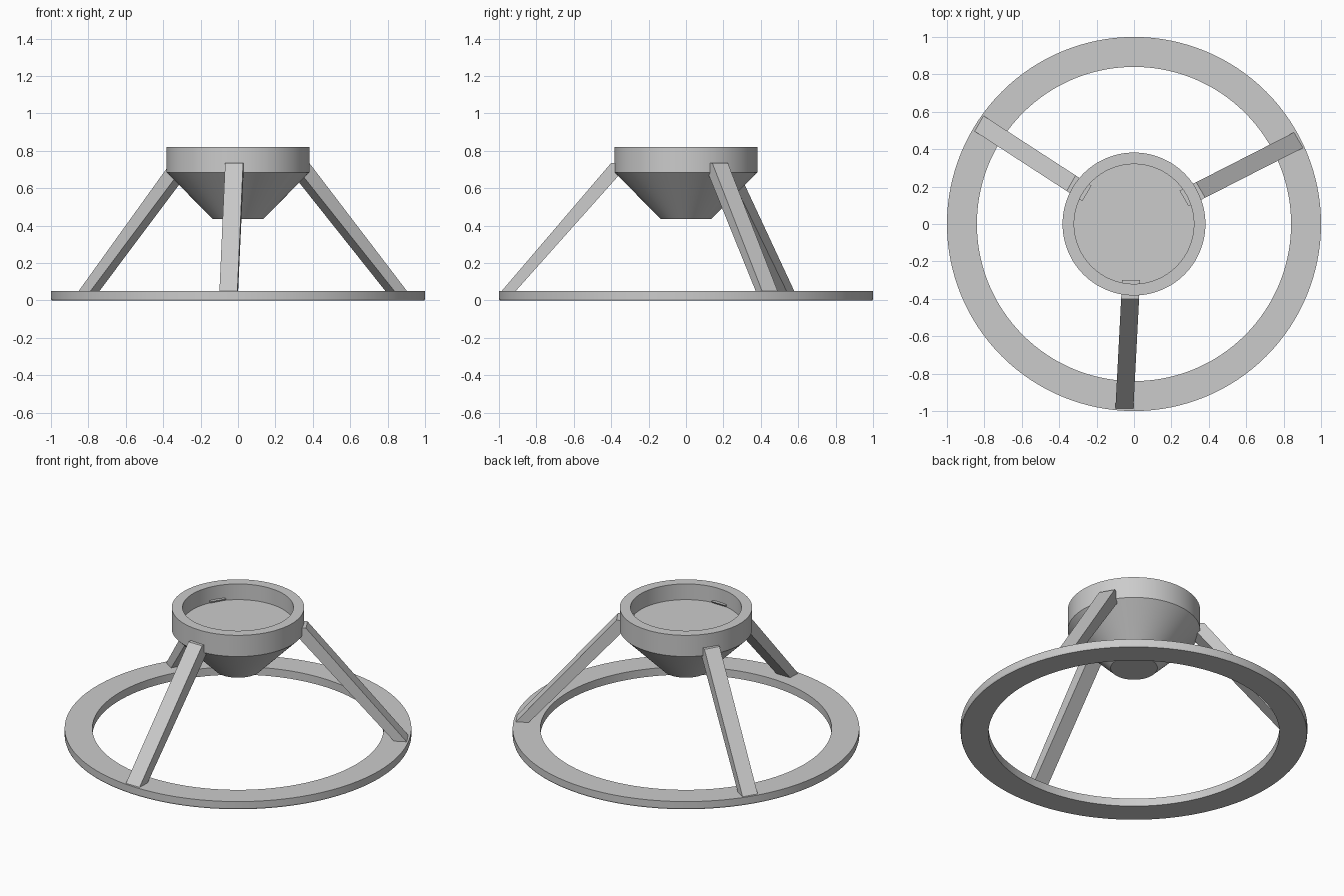
import bpy, bmesh, math
from mathutils import Matrix, Vector

cube = bpy.data.objects.get("Cube")
if cube:
    bpy.data.objects.remove(cube, do_unlink=True)

grey = bpy.data.materials.new("plain grey")
grey.use_nodes = True
color = (0.6, 0.6, 0.6, 1)
grey.diffuse_color = color
grey.node_tree.nodes["Principled BSDF"].inputs["Base Color"].default_value = color

SEGMENTS = 128


def finish(name, bm, smooth):
    bmesh.ops.recalc_face_normals(bm, faces=bm.faces)
    mesh = bpy.data.meshes.new(name)
    bm.to_mesh(mesh)
    bm.free()
    mesh.materials.append(grey)
    obj = bpy.data.objects.new(name, mesh)
    bpy.context.collection.objects.link(obj)
    if smooth:
        bpy.ops.object.select_all(action='DESELECT')
        obj.select_set(True)
        bpy.context.view_layer.objects.active = obj
        bpy.ops.object.shade_smooth_by_angle(angle=math.radians(20))
    return obj


def lathe(name, profile, closed):
    """Spin a (radius, height) profile around z; open ends are capped flat."""
    bm = bmesh.new()
    verts = [bm.verts.new((r, 0, z)) for r, z in profile]
    pairs = list(zip(verts, verts[1:]))
    if closed:
        pairs.append((verts[-1], verts[0]))
    edges = [bm.edges.new(p) for p in pairs]
    bmesh.ops.spin(bm, geom=verts + edges, cent=(0, 0, 0), axis=(0, 0, 1),
                   angle=math.tau, steps=SEGMENTS, use_merge=True)
    bmesh.ops.remove_doubles(bm, verts=bm.verts, dist=1e-5)
    if not closed:
        bmesh.ops.holes_fill(bm, edges=[e for e in bm.edges if e.is_boundary], sides=0)
    return finish(name, bm, True)


# Flat base ring with a slight break on its lower outer edge
lathe("base_ring", [(0.84, 0), (0.997, 0), (1, 0.008), (1, 0.05), (0.84, 0.05)], True)

# Recessed cup over a truncated cone
lathe("cup", [(0.135, 0.435), (0.382, 0.685), (0.382, 0.82),
              (0.32, 0.82), (0.32, 0.72)], False)


# Slanted legs, ending flat just above the cup floor
def leg(name, turn):
    half = 0.048
    lean = [(-0.99, 0.045), (-0.915, 0.045), (-0.30, 0.735), (-0.40, 0.735)]
    bm = bmesh.new()
    sides = []
    for s in (-half, half):
        # The leg line drifts sideways a little towards its foot
        sides.append([bm.verts.new((s + 0.052 * y, y, z)) for y, z in lean])
        bm.faces.new(sides[-1])
    for i in range(4):
        j = (i + 1) % 4
        bm.faces.new((sides[0][i], sides[0][j], sides[1][j], sides[1][i]))
    bm.transform(Matrix.Rotation(turn, 4, 'Z'))
    finish(name, bm, False)


for i, side in enumerate(("front", "left", "right")):
    leg(side + "_leg", i * math.tau / 3)
